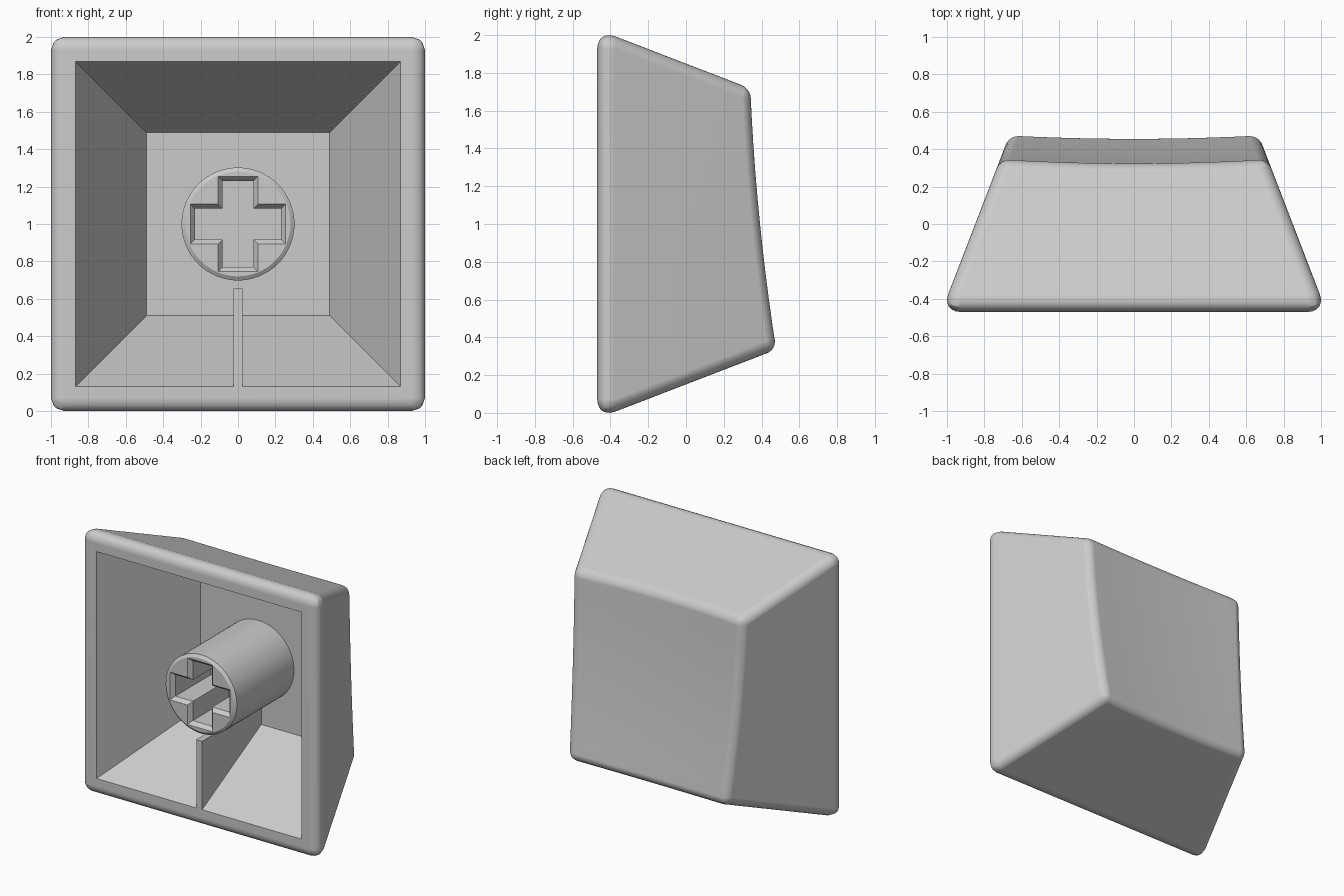
import bpy, bmesh, math

if "Cube" in bpy.data.objects:
    bpy.data.objects.remove(bpy.data.objects["Cube"], do_unlink=True)

RIM, FLOOR = -0.47, 0.247      # open front and cavity floor along y
MID = 1.0                      # centre height

grey = bpy.data.materials.new("light_grey_plastic")
grey.use_nodes = True
COLOUR = (0.6, 0.6, 0.6, 1)
grey.diffuse_color = COLOUR
grey.node_tree.nodes["Principled BSDF"].inputs["Base Color"].default_value = COLOUR


def finish(name, bm):
    bmesh.ops.recalc_face_normals(bm, faces=bm.faces)
    mesh = bpy.data.meshes.new(name)
    bm.to_mesh(mesh)
    bm.free()
    mesh.materials.append(grey)
    obj = bpy.data.objects.new(name, mesh)
    bpy.context.collection.objects.link(obj)
    return obj


def loft(name, rings):
    """Closed solid through (y, outline) rings; outlines hold (x, z) points."""
    bm = bmesh.new()
    loops = [[bm.verts.new((x, y, z)) for x, z in pts] for y, pts in rings]
    for a, b in zip(loops, loops[1:]):
        for i in range(len(a)):
            j = (i + 1) % len(a)
            bm.faces.new((a[i], a[j], b[j], b[i]))
    bm.faces.new(loops[0])
    bm.faces.new(loops[-1])
    return finish(name, bm)


def box(half, low, high):
    return [(-half, low), (half, low), (half, high), (-half, high)]


def square(half):
    return box(half, MID - half, MID + half)


def circle(r, n=64):
    return [(r * math.cos(math.tau * i / n), MID + r * math.sin(math.tau * i / n))
            for i in range(n)]


def plus(length, width):
    arm = [(length, -width), (length, width), (width, width)]
    pts = []
    for k in range(4):
        c, s = round(math.cos(k * math.pi / 2)), round(math.sin(k * math.pi / 2))
        pts += [(x * c - z * s, MID + x * s + z * c) for x, z in arm]
    return pts


def activate(obj):
    bpy.ops.object.select_all(action='DESELECT')
    obj.select_set(True)
    bpy.context.view_layer.objects.active = obj


def apply(obj, mod):
    activate(obj)
    bpy.ops.object.modifier_apply(modifier=mod.name)


def cut(obj, cutter):
    cutter.hide_render = True
    mod = obj.modifiers.new("cut", 'BOOLEAN')
    mod.operation, mod.solver, mod.object = 'DIFFERENCE', 'EXACT', cutter
    apply(obj, mod)
    bpy.data.objects.remove(cutter, do_unlink=True)


def smooth(obj):
    activate(obj)
    bpy.ops.object.shade_smooth_by_angle(angle=math.radians(28))
    mod = obj.modifiers.new("even_shading", 'WEIGHTED_NORMAL')
    mod.keep_sharp = True


# Outer shell: tapered walls closed by a tilted, dished back
def half_size(y):
    return 1.03 - 0.385 * (y - RIM)


def dish(u, v):
    y = 0.4
    for _ in range(12):
        x, z = u * half_size(y), MID + v * half_size(y)
        y = 0.37 - 0.1 * (z - 1.04) + 0.042 * (x * x + (z - 1.04) ** 2)
    return x, y, z


N = 10
bm = bmesh.new()
grid = [[bm.verts.new(dish(2 * i / N - 1, 2 * j / N - 1)) for i in range(N + 1)]
        for j in range(N + 1)]
for j in range(N):
    for i in range(N):
        bm.faces.new((grid[j][i], grid[j][i + 1], grid[j + 1][i + 1], grid[j + 1][i]))
base = [bm.verts.new((x, RIM, z)) for x, z in square(half_size(RIM))]
sides = [grid[0], [row[-1] for row in grid], grid[-1][::-1], [row[0] for row in grid][::-1]]
for k, edge in enumerate(sides):
    bm.faces.new([base[k]] + edge + [base[(k + 1) % 4]])
bm.faces.new(base)

# Bevel weights give one even radius on edges of different sharpness
weight = bm.edges.layers.float.new("bevel_weight_edge")
for e in bm.edges:
    on_base = sum(v in base for v in e.verts)
    if on_base:
        e[weight] = 1.0 if on_base == 2 else 0.62
    elif any(len(f.verts) > 4 for f in e.link_faces):
        e[weight] = 0.5
shell = finish("cap_shell", bm)
bevel = shell.modifiers.new("round_edges", 'BEVEL')
bevel.limit_method, bevel.width, bevel.segments = 'WEIGHT', 0.1, 6
apply(shell, bevel)

# Tapered cavity, extended a little beyond the rim for a clean cut
slope = (0.87 - 0.49) / (FLOOR - RIM)
cut(shell, loft("cavity_cutter", [(RIM - 0.1, square(0.87 + 0.1 * slope)),
                                  (FLOOR, square(0.49))]))
smooth(shell)

# Round stem with chamfered mouth and cross-shaped socket
FACE = RIM + 0.01
stem = loft("stem", [(FACE, circle(0.28)), (FACE + 0.015, circle(0.302)),
                     (FLOOR + 0.02, circle(0.302))])
cut(stem, loft("socket_cutter", [(FACE - 0.03, plus(0.28, 0.13)),
                                 (FACE + 0.03, plus(0.23, 0.082)),
                                 (0.0, plus(0.23, 0.082))]))
smooth(stem)

# Thin rib below the stem, from rim to cavity floor
loft("support_rib", [(RIM, box(0.025, 0.13, 0.655)),
                     (FLOOR + 0.02, box(0.025, 0.5, 0.655))])
